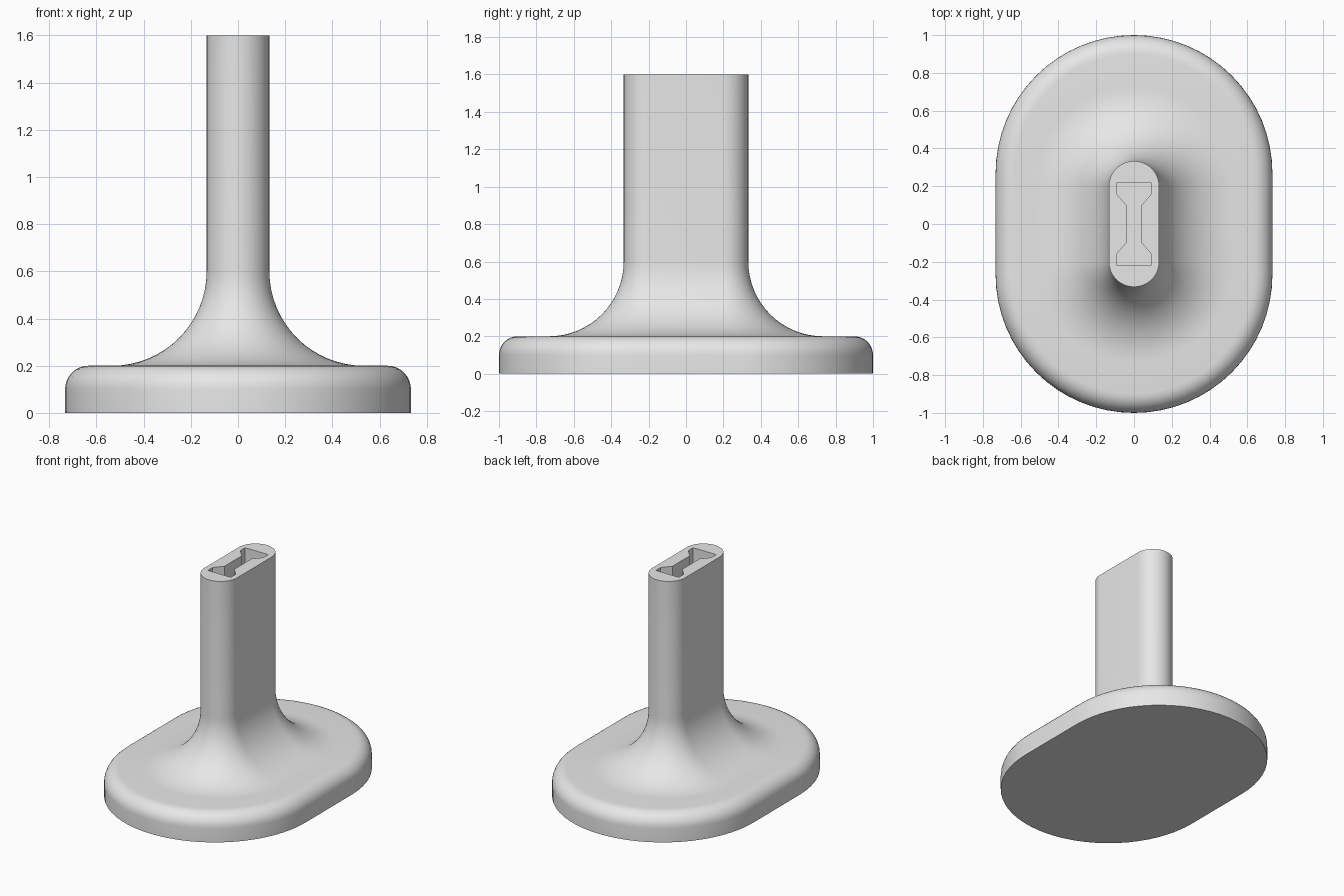
import bpy, bmesh, math

if "Cube" in bpy.data.objects:
    bpy.data.objects.remove(bpy.data.objects["Cube"])

grey = bpy.data.materials.new("grey")
grey.diffuse_color = (0.8, 0.8, 0.8, 1)
grey.use_nodes = True
grey.node_tree.nodes["Principled BSDF"].inputs["Base Color"].default_value = grey.diffuse_color


def capsule(offset, radius, z, seg=32):
    """Ring of points: two half circles centred at y = +/- offset."""
    pts = []
    for side in (0, 1):
        for i in range(seg + 1):
            a = math.pi * (side + i / seg)
            y = radius * math.sin(a) + (offset if side == 0 else -offset)
            pts.append((radius * math.cos(a), y, z))
    return pts


def loft(name, rings):
    """Closed solid through a stack of rings with equal point counts."""
    bm = bmesh.new()
    loops = [[bm.verts.new(p) for p in ring] for ring in rings]
    n = len(loops[0])
    for a, b in zip(loops, loops[1:]):
        for i in range(n):
            j = (i + 1) % n
            bm.faces.new((a[i], a[j], b[j], b[i]))
    bm.faces.new(loops[0][::-1])
    bm.faces.new(loops[-1])
    bmesh.ops.recalc_face_normals(bm, faces=bm.faces)
    mesh = bpy.data.meshes.new(name)
    bm.to_mesh(mesh)
    bm.free()
    mesh.materials.append(grey)
    obj = bpy.data.objects.new(name, mesh)
    bpy.context.collection.objects.link(obj)
    return obj


# Foot with a rounded upper edge
rings = [capsule(0.267, 0.733, 0)]
for i in range(9):
    a = math.pi / 2 * i / 8
    rings.append(capsule(0.267, 0.633 + 0.1 * math.cos(a), 0.1 + 0.1 * math.sin(a)))
# Concave flare up into the stem
for i in range(17):
    a = math.pi / 2 * (1 - i / 16)
    rings.append(capsule(0.2, 0.533 - 0.4 * math.cos(a), 0.6 - 0.4 * math.sin(a)))
# Straight stem
rings.append(capsule(0.2, 0.133, 1.6))
stand = loft("stand", rings)

# Socket with a narrow waist, cut down from the top of the stem
quarter = [(0.04, 0.1), (0.093, 0.16), (0.093, 0.216)]
right = [(x, -y) for x, y in quarter[::-1]] + quarter
outline = right + [(-x, -y) for x, y in right]
cutter = loft("socket_cutter", [[(x, y, z) for x, y in outline] for z in (0.93, 1.7)])
cutter.hide_render = True

cut = stand.modifiers.new("socket", 'BOOLEAN')
cut.operation = 'DIFFERENCE'
cut.solver = 'EXACT'
cut.object = cutter
bpy.context.view_layer.objects.active = stand
stand.select_set(True)
bpy.ops.object.modifier_apply(modifier=cut.name)
bpy.data.objects.remove(cutter)
bpy.ops.object.shade_smooth_by_angle(angle=math.radians(30))
